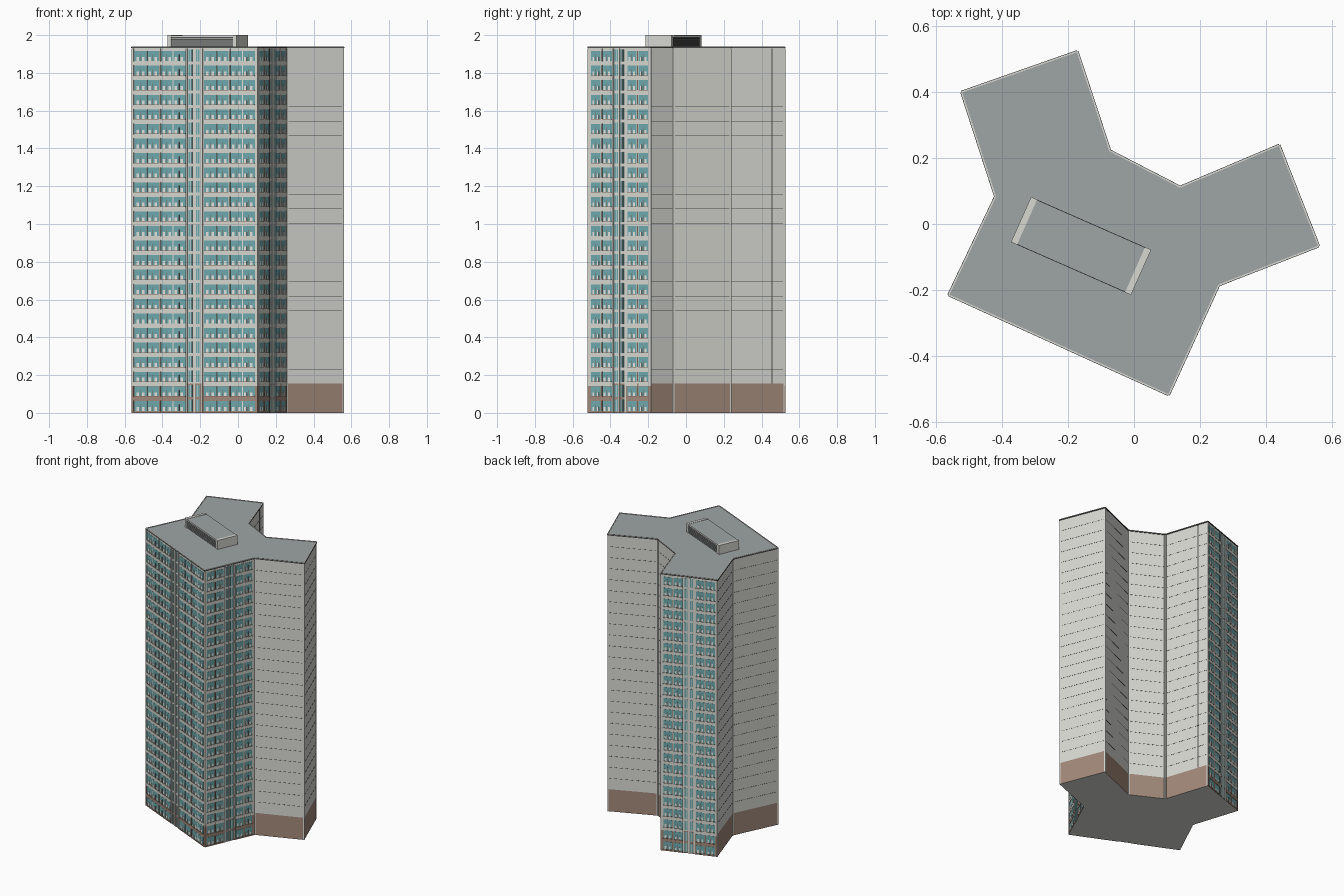
import bpy, bmesh, math
from mathutils import Vector

if "Cube" in bpy.data.objects:
    bpy.data.objects.remove(bpy.data.objects["Cube"])


def mat(name, r, g, b):
    m = bpy.data.materials.new(name)
    m.diffuse_color = (r, g, b, 1)
    m.use_nodes = True
    m.node_tree.nodes["Principled BSDF"].inputs["Base Color"].default_value = m.diffuse_color
    return m


WALL, BROWN, GLASS, ROOF, DARK, RUST, TRIM = range(7)
MATS = [mat("pale_concrete", .69, .69, .65), mat("brown_cladding", .36, .25, .195),
        mat("teal_glass", .155, .40, .42), mat("grey_roof", .345, .375, .375),
        mat("dark_joint", .08, .08, .078), mat("rust_frame", .22, .125, .09),
        mat("light_trim", .78, .77, .74)]

# Footprint, counterclockwise
PLAN = [Vector(p) for p in [(-.562, -.215), (.105, -.518), (.257, -.185), (.560, -.067), (.44, .239),
                            (.14, .112), (-.073, .222), (-.172, .523), (-.523, .40), (-.42, .083)]]
FLOORS, TOP = 25, 1.93
FH = TOP / FLOORS
BASE = 2 * FH


class Part:
    """Collects boxes and prisms into one named object."""

    def __init__(self, name):
        self.name, self.bm = name, bmesh.new()

    def prism(self, pts, z0, z1, m, bottom=None, top=None):
        lo = [self.bm.verts.new((p[0], p[1], z0)) for p in pts]
        hi = [self.bm.verts.new((p[0], p[1], z1)) for p in pts]
        n = len(pts)
        for i in range(n):
            f = self.bm.faces.new((lo[i], lo[(i + 1) % n], hi[(i + 1) % n], hi[i]))
            f.material_index = m
        f = self.bm.faces.new(lo[::-1])
        f.material_index = m if bottom is None else bottom
        f = self.bm.faces.new(hi)
        f.material_index = m if top is None else top

    def on_wall(self, wall, s0, s1, z0, z1, depth, m):
        """Box lying on a wall, from s0 to s1 along it, standing out by depth."""
        a, d, n, _ = wall
        p, q = a + d * s0 - n * .002, a + d * s1 - n * .002
        o = n * (depth + .002)
        self.prism([q, p, p + o, q + o], z0, z1, m)

    def finish(self):
        bmesh.ops.recalc_face_normals(self.bm, faces=self.bm.faces)
        me = bpy.data.meshes.new(self.name)
        self.bm.to_mesh(me)
        self.bm.free()
        for m in MATS:
            me.materials.append(m)
        bpy.context.collection.objects.link(bpy.data.objects.new(self.name, me))


def wall_of(i):
    a, b = PLAN[i], PLAN[(i + 1) % len(PLAN)]
    d = (b - a).normalized()
    return a, d, Vector((d.y, -d.x)), (b - a).length


# Main volume: brown base, pale tower, roof
base = Part("base_storeys")
base.prism(PLAN, 0, BASE, BROWN, bottom=WALL)
base.finish()
tower = Part("tower_walls")
tower.prism(PLAN, BASE, TOP, WALL)
tower.finish()
roof = Part("roof_slab")
roof.prism(PLAN, TOP, 1.937, WALL, top=ROOF)
roof.finish()

# Parapet coping round the roof edge, with a dark drip line
coping = Part("roof_coping")
for i in range(len(PLAN)):
    w = wall_of(i)
    coping.on_wall(w, 0, w[3], 1.931, 1.936, .004, DARK)
    coping.on_wall(w, 0, w[3], 1.936, 1.940, .0025, WALL)
coping.finish()

# Plain walls: fine panel joints at each floor, light posts at the corners
joints, posts = Part("panel_joints"), Part("corner_posts")
for i in (2, 3, 4, 5, 6, 8, 9):
    w = wall_of(i)
    for k in range(3, FLOORS):
        joints.on_wall(w, .010, w[3] - .010, k * FH - .0007, k * FH + .0007, .0008, DARK)
    for s in (.001, w[3] - .007):
        posts.on_wall(w, s, s + .006, 0, TOP, .002, WALL)
joints.on_wall(wall_of(6), .242, .248, BASE, TOP, .002, DARK)
joints.finish()
posts.finish()


def window(glass, frames, w, s0, s1, z, units):
    """One glazed bay: pane, pale lower panels, mullions and sill."""
    z0, z1 = z + .011, z + .063
    glass.on_wall(w, s0, s1, z0, z1, .001, GLASS)
    u = (s1 - s0) / units
    for j in range(units):
        a = s0 + j * u
        for f in (.14, .62):
            frames.on_wall(w, a + u * f, a + u * (f + .20), z0, z0 + .021, .002, TRIM)
        frames.on_wall(w, a + u * .47, a + u * .51, z0, z1 - .018, .002, RUST)
        if j:
            frames.on_wall(w, a - .002, a + .002, z0, z1, .003, TRIM)
    frames.on_wall(w, s0, s1, z0 - .002, z0, .003, RUST)


def facade(i, name, units, pier):
    """Windowed wall, mirrored about a narrow central stair strip."""
    w = wall_of(i)
    L = w[3]
    glass, frames, piers = Part(name + "_glass"), Part(name + "_frames"), Part(name + "_piers")
    margin = .012
    half = (L - pier) / 2
    pitch = (half - margin) / 2
    starts = [margin, margin + pitch]
    starts += [L - s - pitch for s in starts]
    for k in range(FLOORS):
        z = k * FH
        m = BROWN if k < 2 else WALL
        for s in starts:
            window(glass, frames, w, s + .005, s + pitch - .005, z, units)
        # spandrel band between floors
        for a, b in ((0, half), (L - half, L)):
            piers.on_wall(w, a, b, max(z - .012, 0), z + .008, .003, m)
        # slim stair windows with a central bar
        for c in (-.25, .18):
            c = L / 2 + c * pier
            glass.on_wall(w, c - .010, c + .010, z + .008, z + .070, .001, GLASS)
            frames.on_wall(w, c - .0015, c + .0015, z + .008, z + .070, .002, TRIM)
        # broken rust drain lines between bays
        for c in (margin + pitch, L - margin - pitch):
            frames.on_wall(w, c - .002, c + .002, z + .011, z + .063, .004, RUST)
    # upright piers, in the colour of the storeys they cover
    for z0, z1, m in ((0, BASE, BROWN), (BASE, TOP, WALL)):
        for s in (margin + pitch, L - margin - pitch):
            piers.on_wall(w, s - .005, s + .005, z0, z1, .003, m)
        for s in (.006, L - .006):
            piers.on_wall(w, s - .006, s + .006, z0, z1, .003, m)
    # pale stair strip down to the ground, drain line at its outer side
    for c in (-.47, -.03, .43):
        c = L / 2 + c * pier
        piers.on_wall(w, c - .004, c + .004, 0, TOP, .003, WALL)
    frames.on_wall(w, half - .002, half + .001, 0, TOP, .004, DARK)
    for p in (glass, frames, piers):
        p.finish()


facade(0, "front_facade", 2, .10)
facade(1, "side_facade", 1, .08)
facade(7, "back_facade", 1, .08)

# Rooftop plant room: pale end walls, louvred long sides
a, b = Vector((-.009, -.215)), Vector((.052, -.088))
c, e = Vector((-.312, .082)), Vector((-.373, -.055))
along, across = (a - e).normalized(), (c - e).normalized()
length, width, t = (a - e).length, (c - e).length, .020


def rect(s0, s1, r0, r1):
    return [e + along * s + across * r for s, r in ((s0, r0), (s1, r0), (s1, r1), (s0, r1))]


ends = Part("plant_room_ends")
ends.prism(rect(0, t, 0, width), 1.937, 2.0, WALL)
ends.prism(rect(length - t, length, 0, width), 1.937, 2.0, WALL)
ends.finish()
plant = Part("plant_room_body")
plant.prism(rect(t, length - t, .004, width - .004), 1.937, 1.992, DARK)
plant.prism(rect(t, length - t, .001, width - .001), 1.990, 1.998, WALL, top=ROOF)
plant.finish()
louvres = Part("plant_room_louvres")
for j in range(5):
    z = 1.942 + j * .0095
    for r in (0, width - .005):
        louvres.prism(rect(t, length - t, r, r + .005), z, z + .004, ROOF)
louvres.finish()
